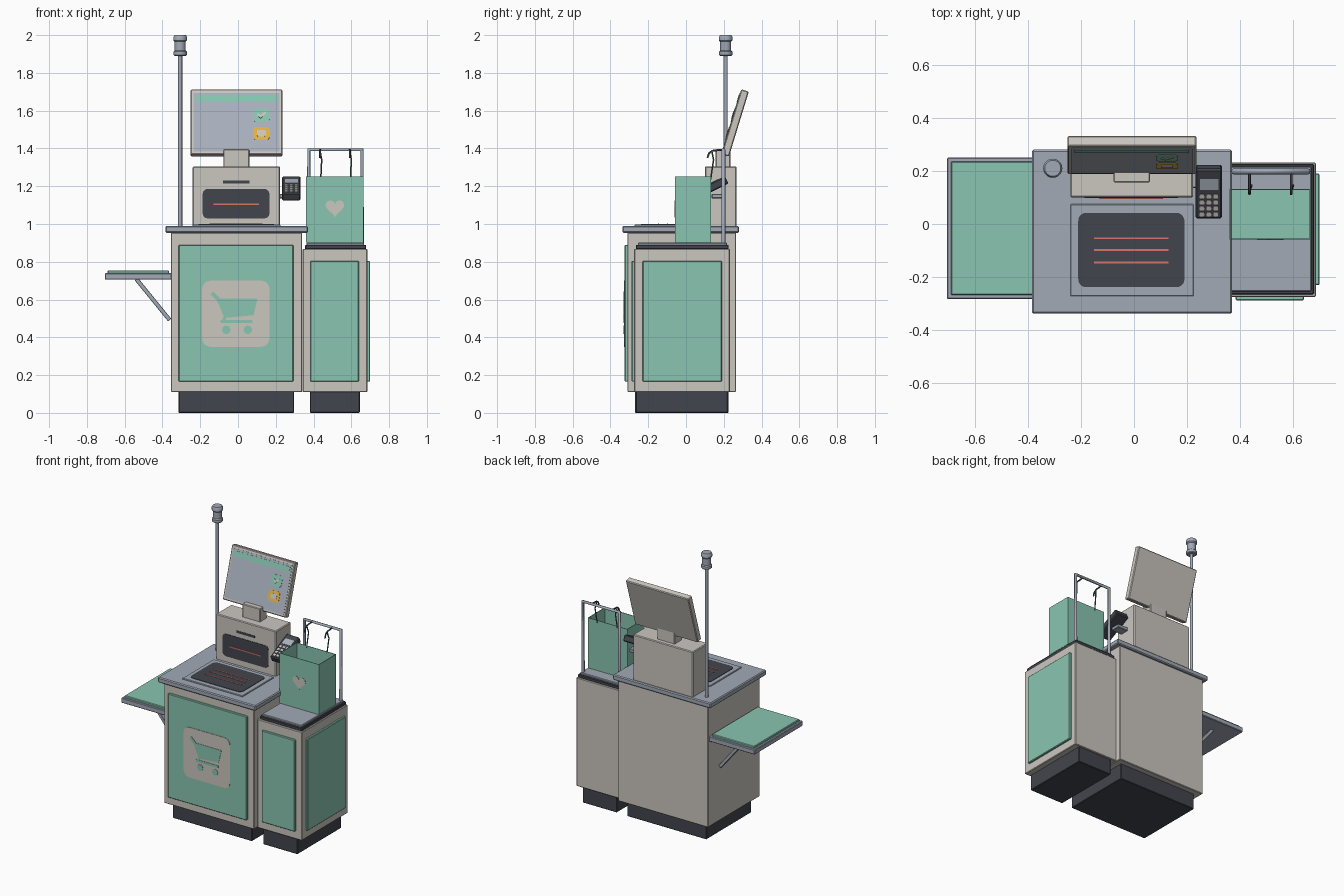
import bpy, bmesh, math
from mathutils import Matrix, Vector

if "Cube" in bpy.data.objects:
    bpy.data.objects.remove(bpy.data.objects["Cube"])


def material(name, rgb):
    m = bpy.data.materials.new(name)
    m.diffuse_color = (*rgb, 1)
    m.use_nodes = True
    m.node_tree.nodes["Principled BSDF"].inputs["Base Color"].default_value = m.diffuse_color
    return m


CREAM = material("cream", (0.60, 0.57, 0.53))
TEAL = material("mint green", (0.25, 0.56, 0.44))
GREY = material("blue grey", (0.36, 0.40, 0.47))
DARK = material("charcoal", (0.055, 0.06, 0.075))
SCREEN = material("screen grey", (0.40, 0.44, 0.51))
RED = material("scan red", (0.68, 0.18, 0.14))
YELLOW = material("yellow", (0.78, 0.46, 0.06))
STRAP = material("dark green", (0.06, 0.15, 0.12))


def finish(name, bm, mat, matrix=None, smooth=False):
    me = bpy.data.meshes.new(name)
    bmesh.ops.recalc_face_normals(bm, faces=bm.faces)
    bm.to_mesh(me)
    bm.free()
    me.materials.append(mat)
    ob = bpy.data.objects.new(name, me)
    bpy.context.collection.objects.link(ob)
    if matrix:
        ob.matrix_world = matrix
    if smooth:
        bpy.ops.object.select_all(action='DESELECT')
        ob.select_set(True)
        bpy.context.view_layer.objects.active = ob
        bpy.ops.object.shade_smooth_by_angle(angle=math.radians(35))
    return ob


def box(name, x, y, z, mat, bevel=0.004, matrix=None):
    """Box from (min, max) ranges, with small bevelled edges."""
    bm = bmesh.new()
    bmesh.ops.create_cube(bm, size=1)
    for v in bm.verts:
        v.co = [(r[0] + r[1]) / 2 + c * (r[1] - r[0]) for r, c in zip((x, y, z), v.co)]
    if bevel:
        bmesh.ops.bevel(bm, geom=bm.edges[:], offset=bevel, segments=1, affect='EDGES')
    return finish(name, bm, mat, matrix)


def plate(name, pts, mat, matrix, thick=0.004):
    """Outline in local XY, extruded along local +Z."""
    bm = bmesh.new()
    face = bm.faces.new([bm.verts.new((p[0], p[1], 0)) for p in pts])
    ext = bmesh.ops.extrude_face_region(bm, geom=[face])
    bmesh.ops.translate(bm, vec=(0, 0, thick),
                        verts=[g for g in ext["geom"] if isinstance(g, bmesh.types.BMVert)])
    return finish(name, bm, mat, matrix)


def rounded(x0, x1, y0, y1, r, n=5):
    pts = []
    for cx, cy, a in ((x1 - r, y1 - r, 0), (x0 + r, y1 - r, 90),
                      (x0 + r, y0 + r, 180), (x1 - r, y0 + r, 270)):
        for i in range(n + 1):
            t = math.radians(a + 90 * i / n)
            pts.append((cx + r * math.cos(t), cy + r * math.sin(t)))
    return pts


def rect(x0, x1, y0, y1):
    return [(x0, y0), (x1, y0), (x1, y1), (x0, y1)]


def disc(x, y, r, n=20):
    return [(x + r * math.cos(2 * math.pi * i / n), y + r * math.sin(2 * math.pi * i / n))
            for i in range(n)]


def lathe(name, profile, x, y, mat, n=24):
    """Revolve (radius, height) points about a vertical axis."""
    bm = bmesh.new()
    rings = [[bm.verts.new((px, py, h)) for px, py in disc(x, y, r, n)] for r, h in profile]
    for a, b in zip(rings, rings[1:]):
        for i in range(n):
            bm.faces.new((a[i], a[(i + 1) % n], b[(i + 1) % n], b[i]))
    bm.faces.new(rings[0])
    bm.faces.new(rings[-1])
    return finish(name, bm, mat, smooth=True)


def tube(name, pts, r, mat):
    cu = bpy.data.curves.new(name, 'CURVE')
    cu.dimensions = '3D'
    cu.bevel_depth = r
    cu.bevel_resolution = 2
    cu.use_fill_caps = True
    sp = cu.splines.new('POLY')
    sp.points.add(len(pts) - 1)
    for p, co in zip(sp.points, pts):
        p.co = (*co, 1)
    cu.materials.append(mat)
    bpy.context.collection.objects.link(bpy.data.objects.new(name, cu))


def facing_front(y):
    return Matrix.Translation((0, y, 0)) @ Matrix.Rotation(math.pi / 2, 4, 'X')


def facing_up(z):
    return Matrix.Translation((0, 0, z))


# Main cabinet and counter
box("main_plinth", (-0.315, 0.297), (-0.27, 0.225), (0, 0.115), DARK)
box("main_cabinet", (-0.355, 0.34), (-0.31, 0.265), (0.11, 0.955), CREAM)
box("main_front_panel", (-0.315, 0.293), (-0.325, -0.30), (0.165, 0.89), TEAL)
box("counter", (-0.385, 0.37), (-0.337, 0.28), (0.953, 0.99), GREY, 0.006)

# Cart pictogram on the front panel
plate("cart_badge", rounded(-0.19, 0.167, 0.35, 0.70, 0.045), CREAM, facing_front(-0.324))
cart = {
    "cart_handle": [(-0.145, 0.628), (-0.13, 0.642), (-0.085, 0.597), (-0.10, 0.583)],
    "cart_basket": [(-0.115, 0.605), (0.103, 0.605), (0.082, 0.517), (-0.072, 0.503)],
    "cart_leg": [(-0.075, 0.51), (-0.056, 0.51), (-0.075, 0.478), (-0.093, 0.478)],
    "cart_rail": rect(-0.093, 0.078, 0.475, 0.492),
    "cart_wheel_left": disc(-0.062, 0.44, 0.022),
    "cart_wheel_right": disc(0.052, 0.44, 0.022),
}
for name, pts in cart.items():
    plate(name, pts, TEAL, facing_front(-0.3265))

# Bagging cabinet
box("bagging_plinth", (0.38, 0.645), (-0.265, 0.22), (0, 0.115), DARK)
box("bagging_cabinet", (0.342, 0.685), (-0.275, 0.232), (0.11, 0.868), CREAM)
box("bagging_front_panel", (0.383, 0.64), (-0.288, -0.26), (0.165, 0.805), TEAL)
box("bagging_side_panel", (0.67, 0.699), (-0.23, 0.19), (0.165, 0.805), TEAL)
box("tray_rim", (0.355, 0.678), (-0.265, 0.226), (0.866, 0.89), DARK)
box("tray_plate", (0.363, 0.668), (-0.255, 0.216), (0.885, 0.902), GREY)

# Flatbed scanner in the counter
box("scanner_bed", (-0.24, 0.225), (-0.272, 0.075), (0.985, 0.997), GREY, 0.003)
plate("bed_glass", rounded(-0.21, 0.19, -0.238, 0.042, 0.03), DARK, facing_up(0.996))
for i, y in enumerate((-0.053, -0.098, -0.145)):
    plate(f"bed_scan_line_{i}", rect(-0.15, 0.13, y - 0.003, y + 0.003), RED, facing_up(0.998))

# Upright scanner tower
box("scanner_tower", (-0.24, 0.222), (0.10, 0.267), (0.985, 1.305), CREAM, 0.005)
plate("tower_glass", rounded(-0.187, 0.166, 1.03, 1.185, 0.025), DARK, facing_front(0.101))
plate("tower_scan_line", rect(-0.13, 0.11, 1.101, 1.109), RED, facing_front(0.0985))
plate("receipt_slot", rect(-0.08, 0.06, 1.215, 1.23), DARK, facing_front(0.101))

# Tilted display
box("display_neck", (-0.077, 0.06), (0.157, 0.235), (1.30, 1.396), CREAM)
tilt = Matrix.Translation((-0.008, 0.26, 1.535)) @ Matrix.Rotation(math.radians(73), 4, 'X')
box("display_body", (-0.243, 0.243), (-0.18, 0.18), (-0.021, 0.021), CREAM, 0.005, tilt)


def on_screen(name, pts, mat, level):
    plate(name, pts, mat, tilt @ Matrix.Translation((0, 0, 0.019 + 0.002 * level)))


on_screen("display_glass", rect(-0.228, 0.228, -0.165, 0.16), SCREEN, 0)
on_screen("display_banner", rect(-0.216, 0.216, 0.109, 0.147), TEAL, 1)
on_screen("confirm_button", rounded(0.09, 0.174, 0.0, 0.073, 0.014), TEAL, 1)
on_screen("check_mark", [(0.108, 0.036), (0.117, 0.045), (0.127, 0.035), (0.150, 0.056),
                         (0.158, 0.047), (0.127, 0.017)], CREAM, 2)
on_screen("pay_button", rounded(0.09, 0.174, -0.10, -0.03, 0.014), YELLOW, 1)
on_screen("pay_symbol", rounded(0.109, 0.155, -0.082, -0.048, 0.006), CREAM, 2)

# Status light on a pole
lathe("status_pole", [(0.011, 0.985), (0.011, 1.90)], -0.306, 0.21, GREY, 16)
lathe("status_light", [(0.030, 1.89), (0.035, 1.895), (0.035, 1.912), (0.029, 1.918),
                       (0.029, 1.965), (0.036, 1.972), (0.036, 1.99), (0.030, 2.0)],
      -0.306, 0.21, GREY)

# Fold-out side shelf with struts
box("side_shelf", (-0.705, -0.352), (-0.283, 0.25), (0.705, 0.74), GREY)
box("shelf_pad", (-0.69, -0.365), (-0.268, 0.235), (0.735, 0.754), TEAL)
for side, y in (("front", -0.165), ("back", 0.135)):
    run = Vector((0.175, 0, -0.215))
    m = Matrix.Translation((-0.45, y, 0.60)) @ run.to_track_quat('Z', 'Y').to_matrix().to_4x4()
    box(f"shelf_strut_{side}", (-0.012, 0.012), (-0.011, 0.011), (-0.14, 0.14), GREY, 0.002, m)

# Card terminal on its arm
box("terminal_arm", (0.21, 0.30), (0.135, 0.20), (1.135, 1.16), GREY)
slope = Matrix.Translation((0.282, 0.122, 1.188)) @ Matrix.Rotation(math.radians(26), 4, 'X')
box("terminal_body", (-0.05, 0.05), (-0.104, 0.104), (-0.022, 0.022), DARK, 0.006, slope)
top = slope @ Matrix.Translation((0, 0, 0.0205))
plate("terminal_screen", rect(-0.034, 0.036, 0.018, 0.064), SCREEN, top)
for row in range(4):
    for col in range(3):
        x, y = -0.026 + 0.026 * col, -0.083 + 0.025 * row
        plate(f"terminal_key_{row}_{col}", rounded(x - 0.009, x + 0.009, y - 0.008, y + 0.008, 0.004, 2),
              CREAM, top, 0.006)

# Bag rack: posts, top bar, hooks and bag straps
tube("bag_rack", [(0.375, 0.198, 0.89), (0.375, 0.198, 1.393),
                  (0.656, 0.198, 1.393), (0.656, 0.198, 0.89)], 0.011, GREY)
for side, x in (("left", 0.435), ("right", 0.592)):
    tube(f"bag_hook_{side}", [(x, 0.198, 1.393), (x, 0.14, 1.388), (x, 0.122, 1.375),
                              (x, 0.113, 1.35)], 0.005, DARK)
    tube(f"bag_strap_{side}", [(x, 0.137, 1.385), (x + 0.008, 0.146, 1.34), (x + 0.003, 0.13, 1.235)],
         0.004, STRAP)

# Open shopping bag with heart
bm = bmesh.new()
bmesh.ops.create_cube(bm, size=1)
for v in bm.verts:
    v.co = (0.513 + 0.305 * v.co.x, 0.037 + 0.19 * v.co.y, 1.077 + 0.35 * v.co.z)
bm.normal_update()
bmesh.ops.delete(bm, geom=[f for f in bm.faces if f.normal.z > 0.9], context='FACES_ONLY')
bag = finish("shopping_bag", bm, TEAL)
thicken = bag.modifiers.new("paper_thickness", 'SOLIDIFY')
thicken.thickness = 0.005
heart = []
for i in range(28):
    t = 2 * math.pi * i / 28
    heart.append((0.513 + 0.0031 * 16 * math.sin(t) ** 3,
                  1.088 + 0.0031 * (13 * math.cos(t) - 5 * math.cos(2 * t)
                                    - 2 * math.cos(3 * t) - math.cos(4 * t))))
plate("bag_heart", heart, CREAM, facing_front(-0.0565))
